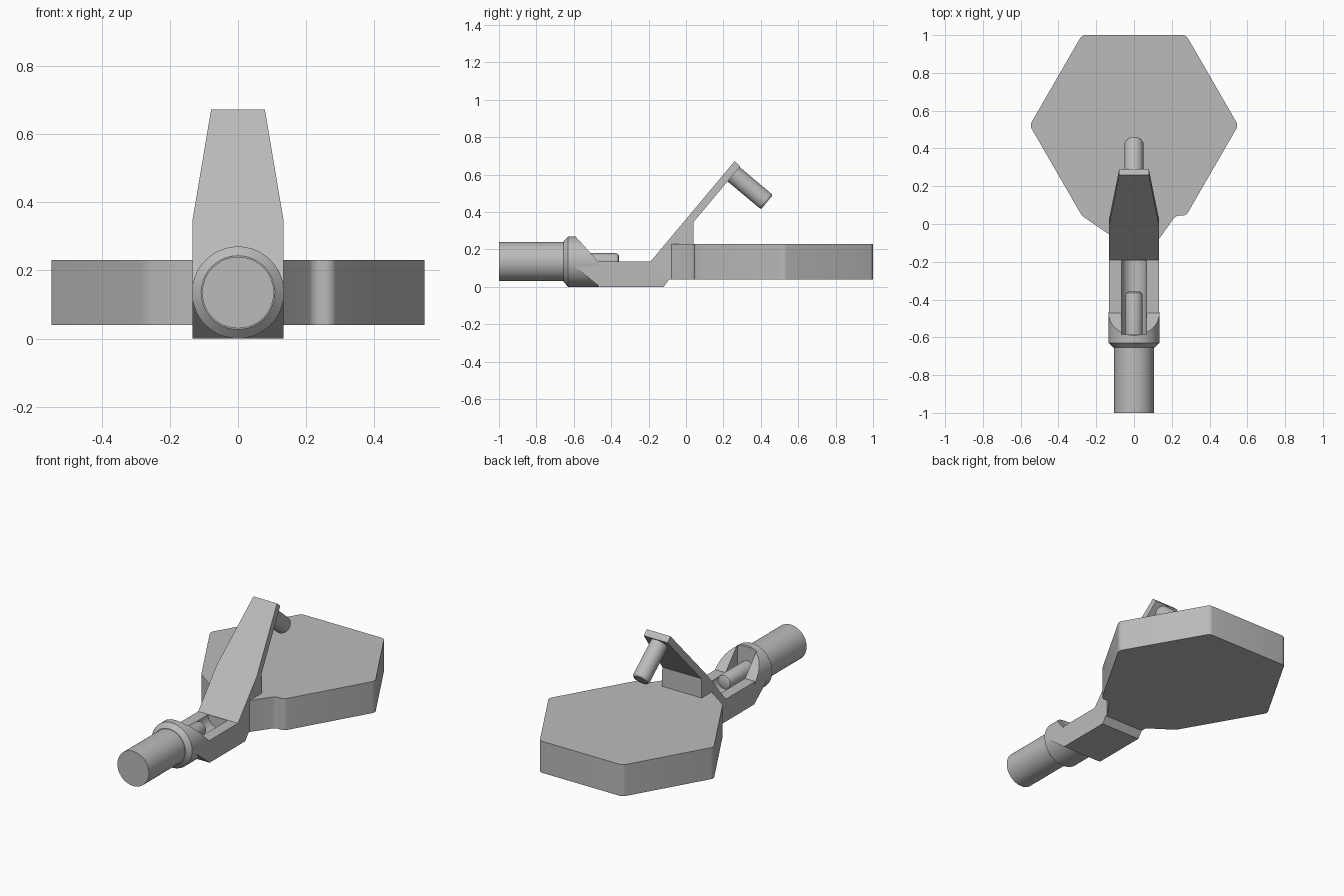
import bpy, bmesh, math
from mathutils import Vector

if "Cube" in bpy.data.objects:
    bpy.data.objects.remove(bpy.data.objects["Cube"], do_unlink=True)

GREY = (0.5, 0.5, 0.5, 1)
metal = bpy.data.materials.new("plain grey")
metal.use_nodes = True
metal.diffuse_color = GREY
metal.node_tree.nodes["Principled BSDF"].inputs["Base Color"].default_value = GREY

AXIS_Z = 0.135  # height of the handle axis


def finish(bm, name):
    bmesh.ops.recalc_face_normals(bm, faces=bm.faces[:])
    mesh = bpy.data.meshes.new(name)
    bm.to_mesh(mesh)
    bm.free()
    mesh.materials.append(metal)
    obj = bpy.data.objects.new(name, mesh)
    bpy.context.collection.objects.link(obj)
    return obj


def prism(outline, offset):
    """Closed outline of 3D points, pushed along an offset."""
    bm = bmesh.new()
    face = bm.faces.new([bm.verts.new(p) for p in outline])
    new = bmesh.ops.extrude_face_region(bm, geom=[face], use_keep_orig=True)["geom"]
    bmesh.ops.translate(bm, vec=offset,
                        verts=[g for g in new if isinstance(g, bmesh.types.BMVert)])
    return bm


def lathe(profile, origin, direction, sides=48):
    """Capped round solid from (radius, distance) pairs along a direction."""
    bm = bmesh.new()
    turn = Vector(direction).to_track_quat('Z', 'Y')
    rings = []
    for r, d in profile:
        ring = []
        for i in range(sides):
            a = math.tau * i / sides
            p = Vector((r * math.cos(a), r * math.sin(a), d))
            ring.append(bm.verts.new(Vector(origin) + turn @ p))
        rings.append(ring)
    for low, high in zip(rings, rings[1:]):
        for i in range(sides):
            j = (i + 1) % sides
            bm.faces.new((low[i], low[j], high[j], high[i]))
    bm.faces.new(rings[0])
    bm.faces.new(rings[-1])
    return bm


def slice_off(bm, point, normal):
    """Remove what lies beyond a plane and close the cut."""
    geom = bm.verts[:] + bm.edges[:] + bm.faces[:]
    cut = bmesh.ops.bisect_plane(bm, geom=geom, plane_co=point, plane_no=normal,
                                 clear_outer=True)["geom_cut"]
    edges = [e for e in cut if isinstance(e, bmesh.types.BMEdge) and e.is_boundary]
    bmesh.ops.holes_fill(bm, edges=edges, sides=0)


# Hexagonal pad with a lopsided neck and rounded upright corners
R, CY = 0.552, 0.522
pad_outline = [(R * math.cos(math.radians(a)), CY + R * math.sin(math.radians(a)))
               for a in range(-60, 241, 60)]
pad_outline += [(-0.125, -0.06), (0.125, -0.09), (0.22, 0.044)]
bm = prism([(x, y, 0.04) for x, y in pad_outline], (0, 0, 0.19))
corners = [e for e in bm.edges
           if abs(e.verts[0].co.z - e.verts[1].co.z) > 0.1 and e.verts[0].co.y > 0]
bmesh.ops.bevel(bm, geom=corners, offset=0.018, segments=5, profile=0.5, affect='EDGES')
pad = finish(bm, "hexagonal_pad")

# Body block and slanted lever in one side profile
side = [(-0.63, AXIS_Z), (-0.46, 0), (-0.12, 0), (-0.09, 0.04), (0.04, 0.04),
        (0.04, 0.346), (0.29, 0.645), (0.26, 0.672), (-0.19, AXIS_Z)]
HALF = 0.133
bm = prism([(-HALF, y, z) for y, z in side], (2 * HALF, 0, 0))
along = Vector((0, 0.45, 0.537)).normalized()
for s in (1, -1):
    slice_off(bm, (s * HALF, -0.01, 0.35), Vector((s * 0.418, 0, 0)) + along * 0.054)
body = finish(bm, "body_and_lever")

# Collar with a chamfered front rim and a slanted cut behind
bm = lathe([(0.108, 0), (0.135, 0.025), (0.135, 0.19)], (0, -0.655, AXIS_Z), (0, 1, 0), 64)
slice_off(bm, (0, -0.47, AXIS_Z), (0, 0.135, 0.12))
collar = finish(bm, "collar")

# Round-bottomed channel cut through the collar and body
G = 0.065
channel = [(G, -0.585, 0.5)]
for i in range(17):
    a = -math.pi * i / 16
    channel.append((G * math.cos(a), -0.585, AXIS_Z + G * math.sin(a)))
channel.append((-G, -0.585, 0.5))
cutter = finish(prism(channel, (0, 0.392, 0)), "channel_cutter")
cutter.hide_render = True
for obj in (body, collar):
    mod = obj.modifiers.new("channel", 'BOOLEAN')
    mod.operation = 'DIFFERENCE'
    mod.solver = 'EXACT'
    mod.object = cutter
    bpy.context.view_layer.objects.active = obj
    bpy.ops.object.modifier_apply(modifier=mod.name)
bpy.data.objects.remove(cutter, do_unlink=True)

# Round handle, inner rod and lever pin
handle = finish(lathe([(0.105, 0), (0.105, 0.36)], (0, -1, AXIS_Z), (0, 1, 0)), "handle")
rod = finish(lathe([(0.045, 0), (0.045, 0.225), (0.041, 0.236), (0.03, 0.242)],
                   (0, -0.6, AXIS_Z), (0, 1, 0), 32), "inner_rod")
pin = finish(lathe([(0.05, 0), (0.05, 0.235), (0.044, 0.245)],
                   (0, 0.245, 0.61), (0, 0.537, -0.45), 32), "lever_pin")

# Smooth round walls, keep hard edges
bpy.ops.object.select_all(action='DESELECT')
for obj in (pad, body, collar, handle, rod, pin):
    obj.select_set(True)
bpy.context.view_layer.objects.active = pad
bpy.ops.object.shade_smooth_by_angle(angle=math.radians(30))
